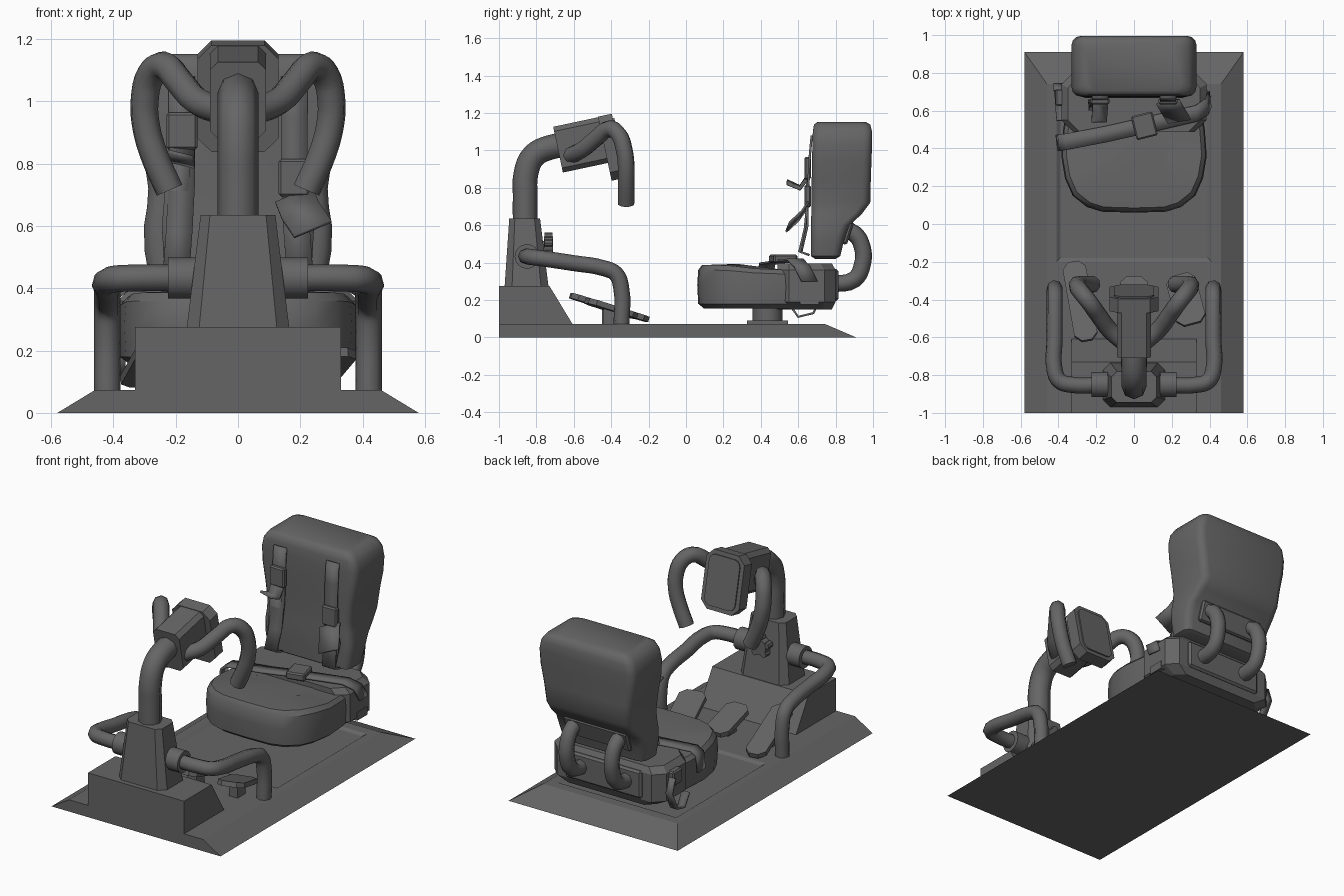
import bpy, bmesh, math
from mathutils import Vector, Matrix

if "Cube" in bpy.data.objects:
    bpy.data.objects.remove(bpy.data.objects["Cube"])

mat = bpy.data.materials.new("dark grey")
mat.diffuse_color = (0.13, 0.13, 0.13, 1)
mat.use_nodes = True
mat.node_tree.nodes["Principled BSDF"].inputs["Base Color"].default_value = mat.diffuse_color


def finish(name, bm, bevel=0, segs=2, smooth=True, solid=0, limit=35):
    """Turn a bmesh into a named object, with optional thickness and bevel."""
    bmesh.ops.recalc_face_normals(bm, faces=bm.faces)
    me = bpy.data.meshes.new(name)
    bm.to_mesh(me)
    bm.free()
    me.materials.append(mat)
    if smooth:
        me.shade_smooth()
        me.set_sharp_from_angle(angle=math.radians(limit))
    ob = bpy.data.objects.new(name, me)
    bpy.context.collection.objects.link(ob)
    if solid:
        m = ob.modifiers.new("thickness", 'SOLIDIFY')
        m.thickness, m.offset = solid, 0
    if bevel:
        m = ob.modifiers.new("bevel", 'BEVEL')
        m.width, m.segments, m.limit_method = bevel, segs, 'ANGLE'
        m.angle_limit = math.radians(40)
    return ob


def loft(name, rings, **kw):
    """Skin a stack of equal-length point rings and cap both ends."""
    bm = bmesh.new()
    vs = [[bm.verts.new(p) for p in r] for r in rings]
    n = len(rings[0])
    for a, b in zip(vs, vs[1:]):
        for i in range(n):
            j = (i + 1) % n
            bm.faces.new((a[i], a[j], b[j], b[i]))
    bm.faces.new(vs[0][::-1])
    bm.faces.new(vs[-1])
    return finish(name, bm, **kw)


def rect(hx, y0, y1, z, c=0.0, steps=0):
    """Rectangle ring at height z; corners plain, cut (0 steps) or rounded."""
    if c == 0:
        return [(-hx, y0, z), (hx, y0, z), (hx, y1, z), (-hx, y1, z)]
    pts, k = [], max(1, steps)
    for q, (sx, sy) in enumerate([(1, 1), (-1, 1), (-1, -1), (1, -1)]):
        cx, cy = sx * (hx - c), (y1 - c if sy > 0 else y0 + c)
        for i in range(k + 1):
            a = math.pi / 2 * (q + i / k)
            pts.append((cx + c * math.cos(a), cy + c * math.sin(a), z))
    return pts


def box(name, loc, size, rot=(0, 0, 0), bevel=0, segs=1):
    bm = bmesh.new()
    bmesh.ops.create_cube(bm, size=1)
    bmesh.ops.scale(bm, vec=size, verts=bm.verts)
    ob = finish(name, bm, bevel=bevel, segs=segs, smooth=False)
    ob.location = loc
    ob.rotation_euler = [math.radians(r) for r in rot]
    return ob


def cylinder(name, loc, r, h, axis='Z', n=16):
    bm = bmesh.new()
    bmesh.ops.create_cone(bm, cap_ends=True, segments=n, radius1=r, radius2=r, depth=h)
    rot = {'X': Matrix.Rotation(math.pi / 2, 3, 'Y'), 'Y': Matrix.Rotation(math.pi / 2, 3, 'X'),
           'Z': Matrix.Identity(3)}[axis]
    bmesh.ops.rotate(bm, matrix=rot, verts=bm.verts)
    ob = finish(name, bm)
    ob.location = loc
    return ob


def tube(name, pts, r, sx=1):
    cu = bpy.data.curves.new(name, 'CURVE')
    cu.dimensions, cu.bevel_depth, cu.bevel_resolution = '3D', r, 2
    cu.use_fill_caps, cu.resolution_u = True, 4
    sp = cu.splines.new('BEZIER')
    sp.bezier_points.add(len(pts) - 1)
    for b, p in zip(sp.bezier_points, pts):
        b.co = (p[0] * sx, p[1], p[2])
        b.handle_left_type = b.handle_right_type = 'AUTO'
    tmp = bpy.data.objects.new(name + "_path", cu)
    bpy.context.collection.objects.link(tmp)
    bpy.context.view_layer.update()
    me = bpy.data.meshes.new_from_object(tmp.evaluated_get(bpy.context.evaluated_depsgraph_get()))
    bm = bmesh.new()
    bm.from_mesh(me)
    bpy.data.objects.remove(tmp)
    bpy.data.meshes.remove(me)
    return finish(name, bm, limit=50)


def ribbon(name, pts, width, t=0.012):
    """Flat strap along pts, widened along the vector width."""
    bm = bmesh.new()
    w = Vector(width) / 2
    rows = [(bm.verts.new(Vector(p) - w), bm.verts.new(Vector(p) + w)) for p in pts]
    for a, b in zip(rows, rows[1:]):
        bm.faces.new((a[0], a[1], b[1], b[0]))
    return finish(name, bm, solid=t)


# Floor plate with sloped sides and a shallow recess
loft("floor_plate", [rect(0.58, -1, 0.91, 0), rect(0.46, -1, 0.74, 0.073),
                     rect(0.41, -0.20, 0.68, 0.073), rect(0.39, -0.18, 0.66, 0.06)], smooth=False)

# Front block with sloped rear
loft("front_block", [[(x, -1, 0.06), (x, -1, 0.275), (x, -0.73, 0.275), (x, -0.6, 0.06)]
                     for x in (-0.33, 0.33)], smooth=False)

# Tapered pedestal and bent column
loft("pedestal", [rect(0.165, -0.97, -0.735, 0.27, 0.04), rect(0.12, -0.945, -0.78, 0.635, 0.03)],
     smooth=False)
tube("column", [(0, -0.86, 0.6), (0, -0.86, 0.75), (0, -0.855, 0.88), (0, -0.815, 0.97),
                (0, -0.73, 1.015), (0, -0.6, 1.035)], 0.066)

# Adjusting knob on the pedestal rear
cylinder("knob_shaft", (0, -0.77, 0.49), 0.025, 0.10, 'Y')
cylinder("knob_hub", (0, -0.735, 0.49), 0.05, 0.05, 'Y', 12)
for i in range(5):
    a = math.radians(90 + 72 * i)
    cylinder("knob_lobe", (0.05 * math.cos(a), -0.735, 0.49 + 0.05 * math.sin(a)), 0.02, 0.045, 'Y', 8)

# Tilted console head with rim and screen
tilt = (12, 0, 0)
for name, loc, hx, dep, hz, c in [("console_body", (0, -0.557, 1.031), 0.09, 0.26, 0.25, 0.025),
                                  ("console_rim", (0, -0.397, 1.017), 0.13, 0.076, 0.35, 0.045),
                                  ("console_screen", (0, -0.358, 1.025), 0.105, 0.012, 0.30, 0.04)]:
    ring = rect(hx, -hz / 2, hz / 2, 0, c, 1 if hx != 0.105 else 3)
    ob = loft(name, [[(x, s * dep / 2, z) for x, z, _ in ring] for s in (-1, 1)], smooth=False)
    ob.location, ob.rotation_euler = loc, (math.radians(12), 0, 0)

for s, side in ((-1, "left"), (1, "right")):
    # Curved hand grips
    tube(side + "_hand_grip", [(0.05, -0.63, 0.97), (0.13, -0.56, 1.0), (0.19, -0.48, 1.065),
                               (0.24, -0.41, 1.115), (0.28, -0.36, 1.085), (0.30, -0.33, 1.0),
                               (0.295, -0.32, 0.92), (0.27, -0.32, 0.83), (0.22, -0.32, 0.715)], 0.046, s)
    # Side rails with collars
    cylinder(side + "_rail_collar", (s * 0.17, -0.85, 0.433), 0.066, 0.11, 'X')
    tube(side + "_side_rail", [(0.15, -0.85, 0.433), (0.34, -0.85, 0.433), (0.395, -0.83, 0.43),
                               (0.42, -0.775, 0.423), (0.42, -0.6, 0.397), (0.42, -0.44, 0.37),
                               (0.42, -0.375, 0.34), (0.42, -0.347, 0.27), (0.42, -0.345, 0.06)], 0.043, s)
    # Rear brackets joining seat and backrest
    tube(side + "_rear_bracket", [(0.155, 0.82, 0.58), (0.155, 0.90, 0.555), (0.155, 0.943, 0.48),
                                  (0.155, 0.943, 0.39), (0.155, 0.90, 0.31), (0.155, 0.78, 0.285)], 0.045, s)


# Foot pedals: cut-corner plates on posts
def pedal(name, loc, hx, length, turn, slope):
    ring = rect(hx, -length / 2, length / 2, 0, 0.035)
    ob = loft(name, [[(x, y, z) for x, y, _ in ring] for z in (-0.015, 0.015)], smooth=False)
    ob.location = loc
    ob.rotation_euler = (math.radians(slope), 0, math.radians(turn))
    box(name + "_post", (loc[0], loc[1], (loc[2] + 0.06) / 2), (0.06, 0.08, loc[2] - 0.06))


pedal("left_pedal", (-0.285, -0.41, 0.16), 0.062, 0.44, 10, -17)
pedal("middle_pedal", (0, -0.41, 0.155), 0.075, 0.27, 0, -17)
pedal("right_pedal", (0.275, -0.40, 0.155), 0.08, 0.28, 15, -17)

# Seat cushion: rounded plan, slightly dished top
half = [(0.0, 0.06), (0.17, 0.065), (0.25, 0.09), (0.325, 0.15), (0.365, 0.24), (0.385, 0.36),
        (0.375, 0.5), (0.355, 0.62), (0.345, 0.76)]
plan = half + [(-x, y) for x, y in half[:0:-1]]


def level(scale, base, dip):
    return [(x * scale, 0.42 + (y - 0.42) * scale,
             base - dip * min(1, max(0, (y - 0.2) / 0.22))) for x, y in plan]


loft("seat_cushion", [level(0.90, 0.155, 0), level(0.985, 0.18, 0), level(1.0, 0.28, 0.01),
                      level(0.985, 0.36, 0.02), level(0.93, 0.387, 0.025), level(0.5, 0.392, 0.03)])
# Rear seat housing, back panel and swivel foot
loft("seat_rear_housing", [rect(0.31, 0.49, 0.78, 0.15, 0.05), rect(0.385, 0.49, 0.80, 0.19, 0.06),
                           rect(0.385, 0.49, 0.80, 0.36, 0.06), rect(0.35, 0.49, 0.78, 0.395, 0.06)],
     smooth=False)
box("seat_rear_panel", (0, 0.80, 0.28), (0.52, 0.03, 0.17), bevel=0.012)
cylinder("swivel_post", (0, 0.435, 0.115), 0.08, 0.11)
box("swivel_flange", (0, 0.435, 0.075), (0.23, 0.22, 0.03))

# Backrest: rounded sections, wide shoulders over a narrow waist
sections = [(0.25, 0.69, 0.80, 0.42), (0.285, 0.668, 0.825, 0.435), (0.30, 0.668, 0.845, 0.52),
            (0.302, 0.668, 0.875, 0.60), (0.292, 0.67, 0.94, 0.66), (0.288, 0.671, 0.985, 0.72),
            (0.305, 0.672, 0.988, 0.84), (0.325, 0.674, 0.992, 0.95), (0.33, 0.676, 0.995, 1.04),
            (0.318, 0.678, 0.995, 1.10), (0.29, 0.684, 0.985, 1.138), (0.25, 0.705, 0.96, 1.153)]
loft("backrest", [rect(hx, a, b, z, 0.045, 3) for hx, a, b, z in sections], limit=45)
box("backrest_rear_plate", (0, 0.865, 0.56), (0.44, 0.03, 0.13), (-18, 0, 0), bevel=0.01)

# Shoulder straps with buckles and hanging tongues
for s, side, zb in ((-1, "left", 0.905), (1, "right", 0.755)):
    x = s * 0.18
    ribbon(side + "_shoulder_strap", [(x, 0.672, 1.08), (x, 0.66, 0.95), (x, 0.652, 0.75),
                                      (x * 1.05, 0.635, 0.58), (x * 1.1, 0.605, 0.46),
                                      (x * 1.1, 0.66, 0.44)], (0.085, 0, 0))
    ribbon(side + "_strap_return", [(x * 1.1, 0.615, 0.45), (x * 1.15, 0.65, 0.6), (x, 0.645, zb)],
           (0.075, 0, 0))
    box(side + "_strap_buckle", (x, 0.65, zb), (0.1, 0.035, 0.12), bevel=0.008)
ribbon("left_strap_tongue", [(-0.18, 0.645, 0.85), (-0.18, 0.61, 0.80), (-0.185, 0.54, 0.83)], (0.08, 0, -0.02))
ribbon("right_strap_tongue", [(0.18, 0.645, 0.70), (0.20, 0.61, 0.65), (0.24, 0.545, 0.59)],
       (0.12, 0.02, 0.05))

# Lap belt with buckle, side drops and anchor loops
ribbon("lap_belt", [(-0.405, 0.43, 0.27), (-0.395, 0.43, 0.37), (-0.36, 0.435, 0.395), (-0.15, 0.475, 0.40),
                    (0.05, 0.52, 0.41), (0.33, 0.585, 0.415), (0.385, 0.62, 0.38), (0.40, 0.66, 0.30)],
       (-0.01, 0.085, 0))
box("lap_buckle", (0.055, 0.52, 0.42), (0.115, 0.13, 0.045), (0, 0, 14), bevel=0.008)
box("belt_retractor", (-0.38, 0.67, 0.32), (0.07, 0.09, 0.09), bevel=0.008)
ribbon("belt_loop", [(-0.40, 0.71, 0.33), (-0.40, 0.74, 0.24), (-0.395, 0.68, 0.13), (-0.39, 0.60, 0.11),
                     (-0.385, 0.55, 0.18)], (0.05, 0, 0))
box("right_belt_anchor", (0.375, 0.66, 0.20), (0.03, 0.10, 0.05))
